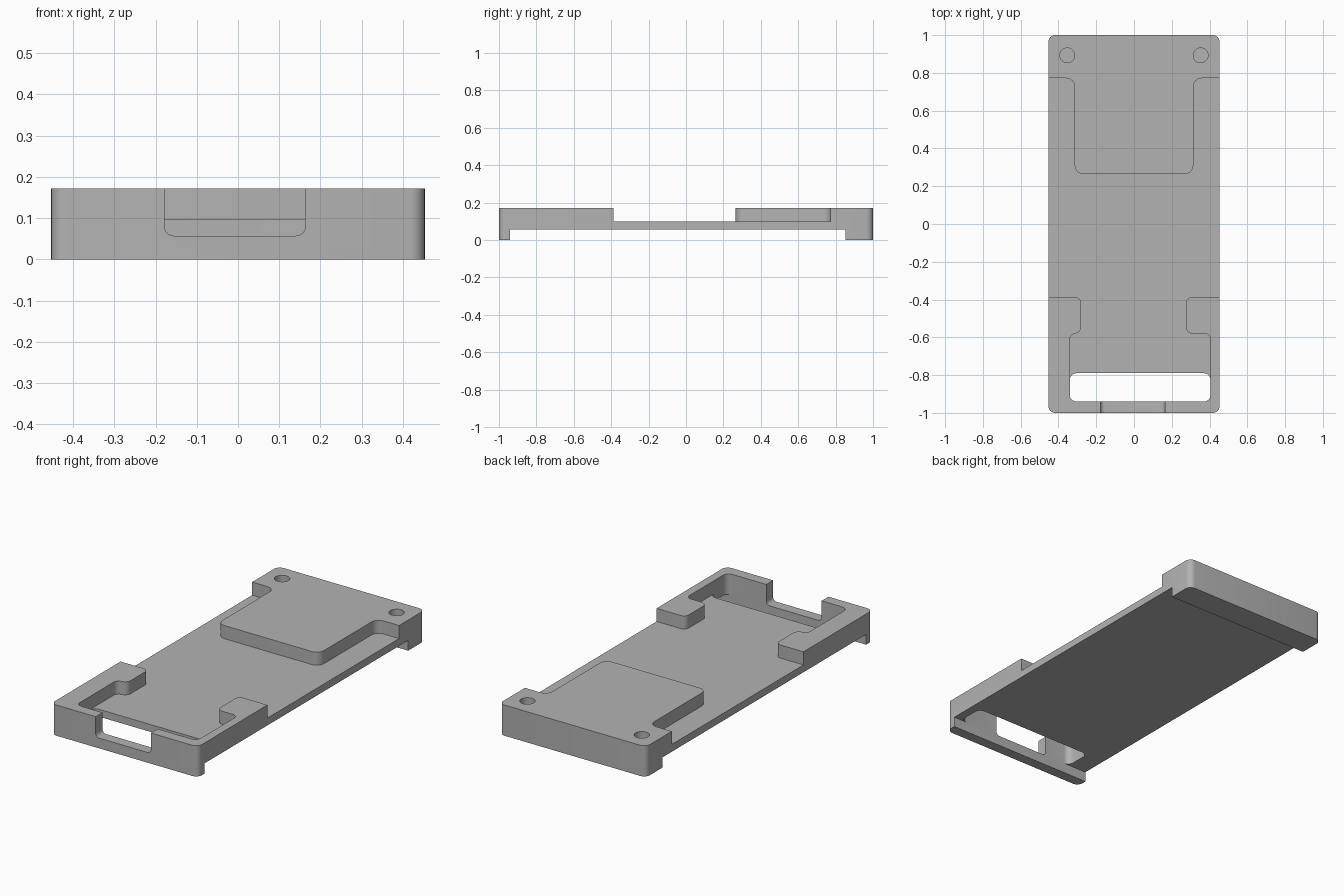
import bpy, bmesh, math
from mathutils import Vector

cube = bpy.data.objects.get("Cube")
if cube:
    bpy.data.objects.remove(cube, do_unlink=True)

grey = bpy.data.materials.new("plain grey")
grey.use_nodes = True
grey.diffuse_color = (0.45, 0.45, 0.45, 1)
grey.node_tree.nodes["Principled BSDF"].inputs["Base Color"].default_value = (0.45, 0.45, 0.45, 1)


def rounded(points, steps=6):
    """Replace each (x, y, radius) corner with a tangent arc."""
    out = []
    for i, (x, y, r) in enumerate(points):
        p = Vector((x, y))
        if r == 0:
            out.append(p)
            continue
        a = (Vector(points[i - 1][:2]) - p).normalized()
        b = (Vector(points[(i + 1) % len(points)][:2]) - p).normalized()
        # corners are all square, so the arc centre is at p + r(a + b)
        for k in range(steps + 1):
            t = k / steps * math.pi / 2
            out.append(p + r * (a * (1 - math.sin(t)) + b * (1 - math.cos(t))))
    return out


def rect(x0, x1, y0, y1, r=0):
    return [(x0, y0, r), (x1, y0, r), (x1, y1, r), (x0, y1, r)]


def prism(name, profile, low, high, along_y=False):
    """Extrude a profile along z, or an x-z profile along y."""
    bm = bmesh.new()
    place = (lambda p, d: (p.x, d, p.y)) if along_y else (lambda p, d: (p.x, p.y, d))
    face = bm.faces.new([bm.verts.new(place(p, low)) for p in profile])
    ext = bmesh.ops.extrude_face_region(bm, geom=[face])["geom"]
    shift = (0, high - low, 0) if along_y else (0, 0, high - low)
    bmesh.ops.translate(bm, vec=shift, verts=[v for v in ext if isinstance(v, bmesh.types.BMVert)])
    bmesh.ops.recalc_face_normals(bm, faces=bm.faces)
    mesh = bpy.data.meshes.new(name)
    bm.to_mesh(mesh)
    bm.free()
    mesh.materials.append(grey)
    ob = bpy.data.objects.new(name, mesh)
    bpy.context.collection.objects.link(ob)
    return ob


TOP, FLOOR, UNDER = 0.171, 0.098, 0.057
FRONT = -0.94

# Solid block that everything is milled from
body = prism("tray_body", rounded(rect(-0.453, 0.453, -1, 1, 0.035)), 0, TOP)

# Upper recess: front pocket, open middle, and the space around the rear pad
recess = [(-0.34, FRONT, .035), (0.405, FRONT, .035), (0.405, -0.58, .03), (0.275, -0.58, .035),
          (0.275, -0.388, .03), (0.6, -0.388, 0), (0.6, 0.772, 0), (0.314, 0.772, .045),
          (0.314, 0.265, .045), (-0.314, 0.265, .045), (-0.314, 0.772, .045), (-0.6, 0.772, 0),
          (-0.6, -0.388, 0), (-0.28, -0.388, .03), (-0.28, -0.58, .035), (-0.34, -0.58, .03)]
cutters = [
    prism("recess_cutter", rounded(recess), FLOOR, 0.3),
    prism("underside_cutter", rounded(rect(-0.6, 0.6, FRONT, 0.852)), -0.1, UNDER),
    prism("slot_cutter", rounded(rect(-0.34, 0.405, FRONT, -0.79, .035)), 0.03, 0.13),
    prism("front_notch_cutter", rounded([(-0.178, UNDER, .022), (0.163, UNDER, .022),
                                         (0.163, 0.3, 0), (-0.178, 0.3, 0)]), -1.1, -0.87, True),
]

# Blind holes in the rear corners
for side in (-1, 1):
    circle = [Vector((side * 0.353 + 0.039 * math.cos(t), 0.893 + 0.039 * math.sin(t)))
              for t in (k * math.tau / 32 for k in range(32))]
    cutters.append(prism("hole_cutter", circle, FLOOR, 0.3))

bpy.ops.object.select_all(action="DESELECT")
bpy.context.view_layer.objects.active = body
body.select_set(True)
for cutter in cutters:
    mod = body.modifiers.new(cutter.name, "BOOLEAN")
    mod.operation, mod.solver, mod.object = "DIFFERENCE", "EXACT", cutter
    bpy.ops.object.modifier_apply(modifier=mod.name)
    bpy.data.objects.remove(cutter, do_unlink=True)

bpy.ops.object.shade_smooth_by_angle(angle=math.radians(30))
